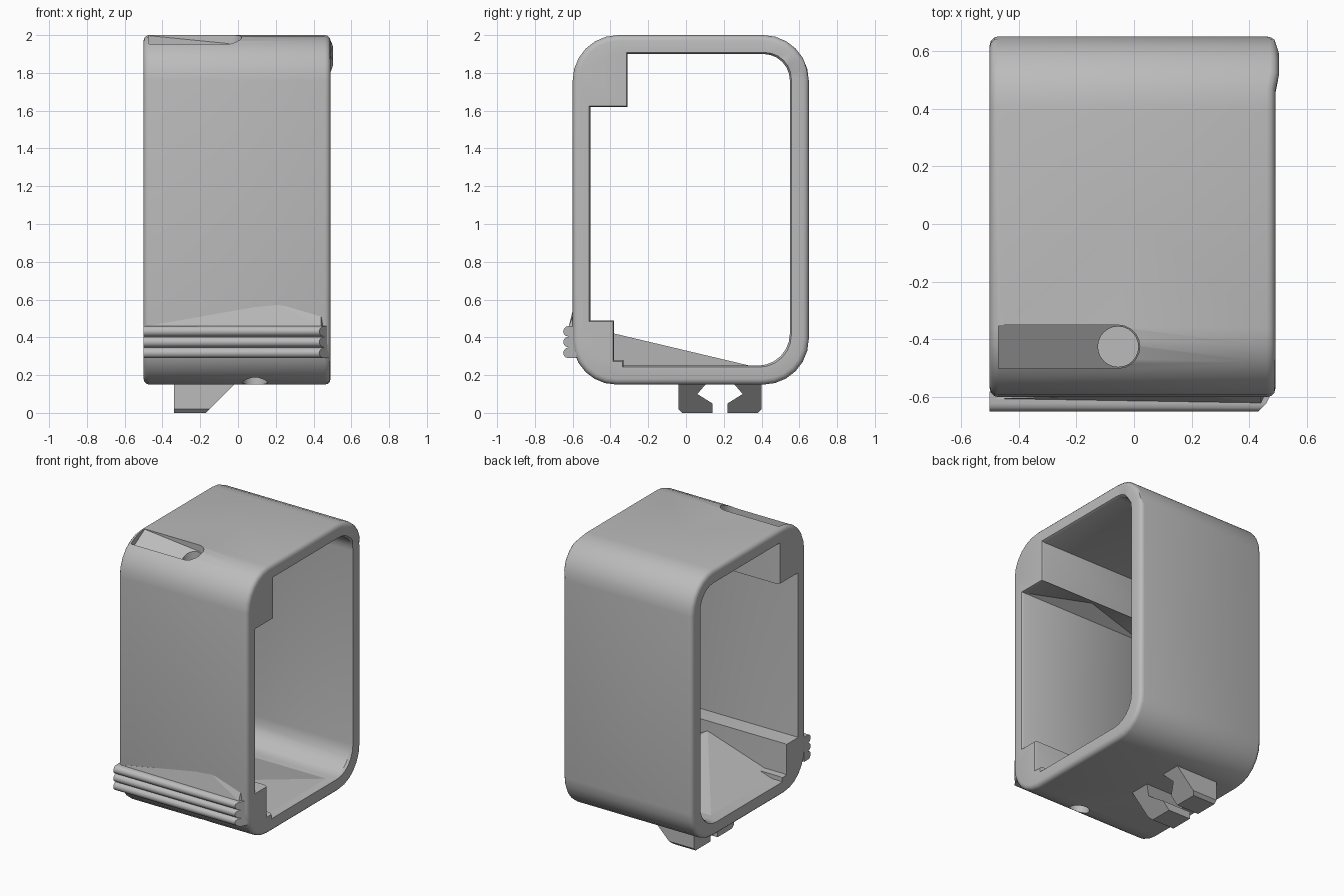
import bpy, bmesh, math
from mathutils import Vector

if "Cube" in bpy.data.objects:
    bpy.data.objects.remove(bpy.data.objects["Cube"])

grey = bpy.data.materials.new("grey plastic")
grey.use_nodes = True
COLOR = (0.5, 0.5, 0.5, 1)
grey.diffuse_color = COLOR
grey.node_tree.nodes["Principled BSDF"].inputs["Base Color"].default_value = COLOR

LEFT, RIGHT = -0.50, 0.49


def smooth_shade(obj):
    bpy.ops.object.select_all(action="DESELECT")
    obj.select_set(True)
    bpy.context.view_layer.objects.active = obj
    bpy.ops.object.shade_smooth_by_angle(angle=math.radians(32))


def finish(bm, name):
    bmesh.ops.recalc_face_normals(bm, faces=bm.faces[:])
    mesh = bpy.data.meshes.new(name)
    bm.to_mesh(mesh)
    bm.free()
    obj = bpy.data.objects.new(name, mesh)
    bpy.context.collection.objects.link(obj)
    mesh.materials.append(grey)
    return obj


def arc(cy, cz, r, start, end, steps=6):
    angles = [math.radians(start + (end - start) * i / steps) for i in range(steps + 1)]
    return [(cy + r * math.cos(a), cz + r * math.sin(a)) for a in angles]


def loft(bm, low, high):
    """Close the solid between two matching outlines; return its caps."""
    a, b = [bm.verts.new(p) for p in low], [bm.verts.new(p) for p in high]
    n = len(a)
    faces = [bm.faces.new((a[i], a[(i + 1) % n], b[(i + 1) % n], b[i])) for i in range(n)]
    caps = [bm.faces.new(a[::-1]), bm.faces.new(b)]
    bmesh.ops.recalc_face_normals(bm, faces=faces + caps)
    return caps


def prism(bm, profile, x0, x1):
    """Extrude a (y, z) profile along x; x1 is a function of (y, z)."""
    return loft(bm, [(x0, y, z) for y, z in profile], [(x1(y, z), y, z) for y, z in profile])


def hull(name, points):
    bm = bmesh.new()
    for p in points:
        bm.verts.new(p)
    bmesh.ops.convex_hull(bm, input=bm.verts[:])
    return finish(bm, name)


def dent(bm, at, depth):
    """Split the face nearest to a point into a fan whose centre sinks in."""
    at = Vector(at)
    face = min(bm.faces, key=lambda f: (f.calc_center_median() - at).length)
    face.normal_update()
    normal = face.normal.copy()
    v = bmesh.ops.poke(bm, faces=[face])["verts"][0]
    v.co = at - normal * ((at - v.co).dot(normal) + depth)


def open_ends(bm):
    bm.normal_update()
    ends = [f for f in bm.faces if abs(f.normal.x) > 0.99]
    bmesh.ops.delete(bm, geom=ends, context="FACES_ONLY")


# Outer shell with rounded ends and shallow dents
outer = (arc(-0.37, 0.38, 0.23, 180, 270) + arc(0.41, 0.39, 0.24, -90, 0)
         + arc(0.41, 1.76, 0.24, 0, 90) + arc(-0.36, 1.76, 0.24, 90, 180))
bm = bmesh.new()
caps = prism(bm, outer, LEFT, lambda y, z: RIGHT)
rim = list({e for f in caps for e in f.edges})
bmesh.ops.bevel(bm, geom=rim, offset=0.03, segments=3, profile=0.5, affect="EDGES")
open_ends(bm)
dent(bm, (0, -0.60, 1.10), 0.03)
dent(bm, (0, 0.65, 1.00), 0.045)
dent(bm, (0, 0.02, 2.00), 0.01)

# Opening, leaving the two inner blocks along the front wall
inner = ([(-0.505, 1.62), (-0.31, 1.62), (-0.31, 1.90)] + arc(0.41, 1.76, 0.14, 90, 0)
         + arc(0.38, 0.42, 0.17, 0, -90)
         + [(-0.33, 0.25), (-0.33, 0.28), (-0.38, 0.28), (-0.38, 0.49), (-0.505, 0.49)])
bi = bmesh.new()
for cap in prism(bi, inner, LEFT + 0.015, lambda y, z: RIGHT - 0.015):
    side = LEFT if cap.calc_center_median().x < 0 else RIGHT
    flared = bmesh.ops.extrude_face_region(bi, geom=[cap])["geom"]
    for v in (g for g in flared if isinstance(g, bmesh.types.BMVert)):
        v.co = (side, 0.02 + (v.co.y - 0.02) * 1.015, 1.08 + (v.co.z - 1.08) * 1.01)
open_ends(bi)
bmesh.ops.recalc_face_normals(bi, faces=bi.faces[:])
bmesh.ops.reverse_faces(bi, faces=bi.faces[:])
dent(bi, (0, -0.505, 1.0), 0.03)
dent(bi, (0, 0.55, 1.1), 0.02)
dent(bi, (0, -0.41, 1.62), 0.06)
temp = bpy.data.meshes.new("opening")
bi.to_mesh(temp)
bi.free()
bm.from_mesh(temp)
bpy.data.meshes.remove(temp)

# Close both ends between the outer and inner outlines
for side in (LEFT, RIGHT):
    edges = [e for e in bm.edges if e.is_boundary and abs(e.verts[0].co.x - side) < 0.001]
    bmesh.ops.triangle_fill(bm, use_beauty=True, edges=edges, normal=(math.copysign(1, side), 0, 0))
for v in bm.verts:
    if v.co.x > 0.4 and v.co.y > 0.5 and v.co.z > 1.82:
        v.co.x += 0.012
body = finish(bm, "case_frame")


# Cutters: sloped slot and pit on the top edge, round notch on the bottom edge
def cutter(name, outline, bottom, top):
    c = bmesh.new()
    loft(c, [(x, y, bottom(x, y)) for x, y in outline], [(x, y, top) for x, y in outline])
    obj = finish(c, name)
    obj.hide_render = True
    mod = body.modifiers.new(name, "BOOLEAN")
    mod.operation, mod.solver, mod.object = "DIFFERENCE", "EXACT", obj
    return obj


slot = arc(-0.055, -0.425, 0.075, -90, 90, 10) + [(-0.47, -0.35), (-0.47, -0.50)]
cutters = [
    cutter("slot_cutter", slot, lambda x, y: 1.95 + 0.6 * (y + 0.35) - 0.1 * x, 2.1),
    cutter("pit_cutter", arc(-0.055, -0.425, 0.07, 0, 345, 23), lambda x, y: 1.76, 2.1),
    cutter("notch_cutter", arc(0.09, -0.43, 0.065, 0, 345, 23), lambda x, y: 0.05, 0.24),
]
bpy.context.view_layer.update()
cut_mesh = bpy.data.meshes.new_from_object(body.evaluated_get(bpy.context.evaluated_depsgraph_get()))
body.modifiers.clear()
body.data = cut_mesh
for c in cutters:
    bpy.data.objects.remove(c)
smooth_shade(body)

# Three-ribbed grip along the lower front, chamfered at one end
ribs = [(-0.58, 0.46)]
for z in (0.432, 0.375, 0.318):
    ribs += arc(-0.622, z, 0.028, 90, 270, 6)
ribs.append((-0.58, 0.29))
bm = bmesh.new()
prism(bm, ribs, LEFT, lambda y, z: 0.48 + min(0, y + 0.60))
smooth_shade(finish(bm, "grip_ribs"))

# Sloped fillet above the grip
hull("grip_fillet", [(-0.48, -0.58, 0.45), (0.46, -0.58, 0.45), (-0.48, -0.605, 0.46),
                     (0.44, -0.62, 0.46), (-0.2, -0.60, 0.49), (0.2, -0.59, 0.58), (0.44, -0.60, 0.51)])

# Raised fan on the inside floor
hull("floor_ramp", [(x, y, 0.24) for x in (-0.46, 0.46) for y in (-0.38, 0.38)]
     + [(0, -0.12, 0.35), (0.1, -0.38, 0.42)])

# Pair of hooked clip feet, mirrored about their centre line
foot = [(-0.04, 0.17), (-0.04, 0.02), (-0.02, 0.0), (0.14, 0.0), (0.14, 0.05), (0.06, 0.10), (0.12, 0.17)]
for name, mirror in (("front_clip_foot", False), ("rear_clip_foot", True)):
    profile = [(0.36 - y, z) for y, z in foot] if mirror else foot
    bm = bmesh.new()
    prism(bm, profile, -0.34, lambda y, z: z - 0.17)
    finish(bm, name)
